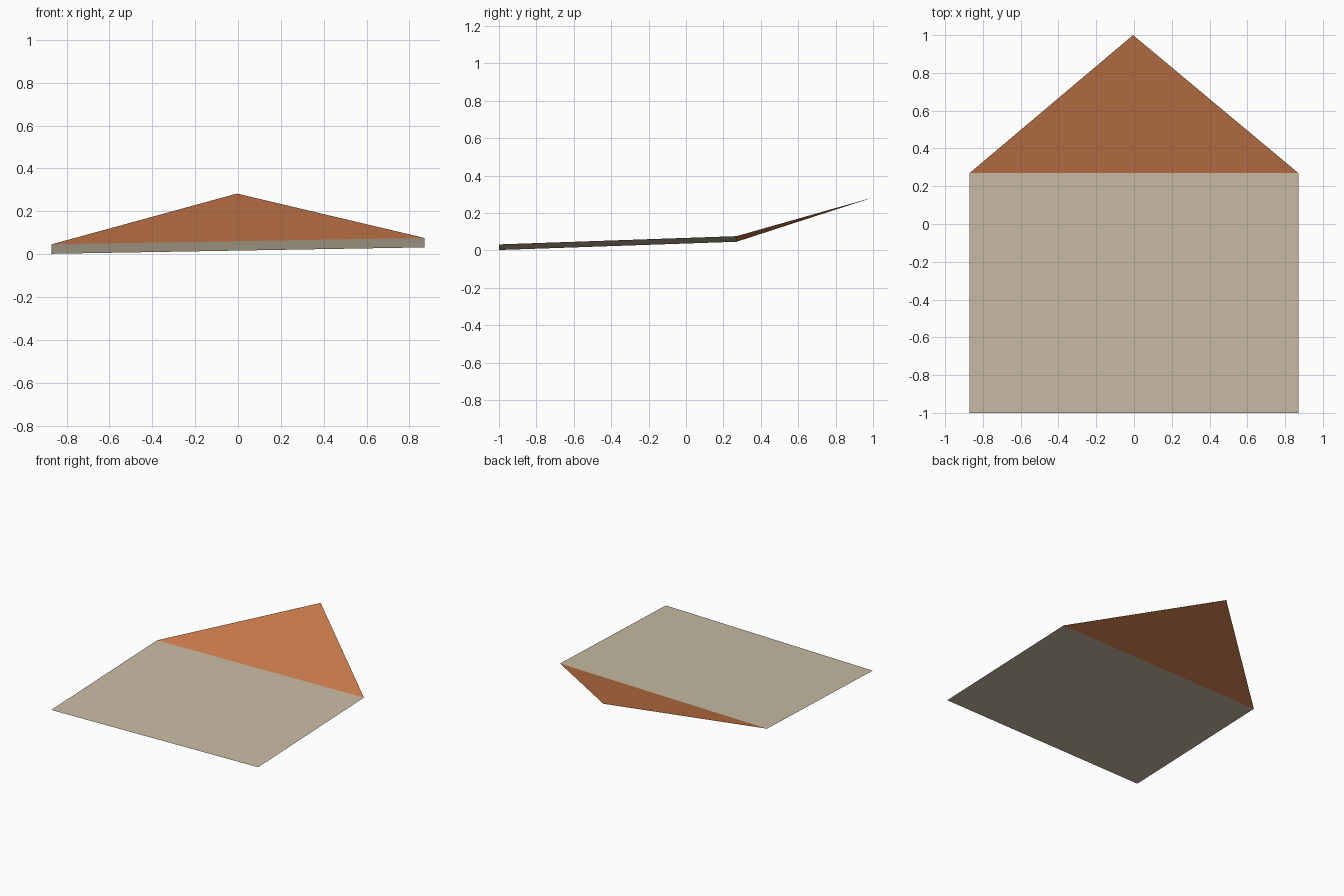
import bpy

if "Cube" in bpy.data.objects:
    bpy.data.objects.remove(bpy.data.objects["Cube"])

HALF_W = 0.87
ROLL = 0.015 / HALF_W      # sideways tilt of the whole sheet
FRONT, FOLD, TIP = (-1.0, 0.017), (0.27, 0.061), (1.0, 0.283)  # (y, z) profile


def point(x, station):
    y, z = station
    return (x, y, z + ROLL * x)


def sheet(name, points, color):
    mesh = bpy.data.meshes.new(name)
    mesh.from_pydata(points, [], [tuple(range(len(points)))])
    mesh.update()
    mat = bpy.data.materials.new(name + "_color")
    mat.diffuse_color = color
    mat.use_nodes = True
    mat.node_tree.nodes["Principled BSDF"].inputs["Base Color"].default_value = mat.diffuse_color
    mesh.materials.append(mat)
    obj = bpy.data.objects.new(name, mesh)
    bpy.context.collection.objects.link(obj)
    return obj


fold_left, fold_right = point(-HALF_W, FOLD), point(HALF_W, FOLD)

# Rectangular body of the envelope-like sheet
sheet("body_panel",
      [point(-HALF_W, FRONT), point(HALF_W, FRONT), fold_right, fold_left],
      (0.58, 0.50, 0.37, 1))

# Triangular flap bent upward along the fold
sheet("raised_flap",
      [fold_left, fold_right, point(-0.005, TIP)],
      (0.60, 0.20, 0.07, 1))
